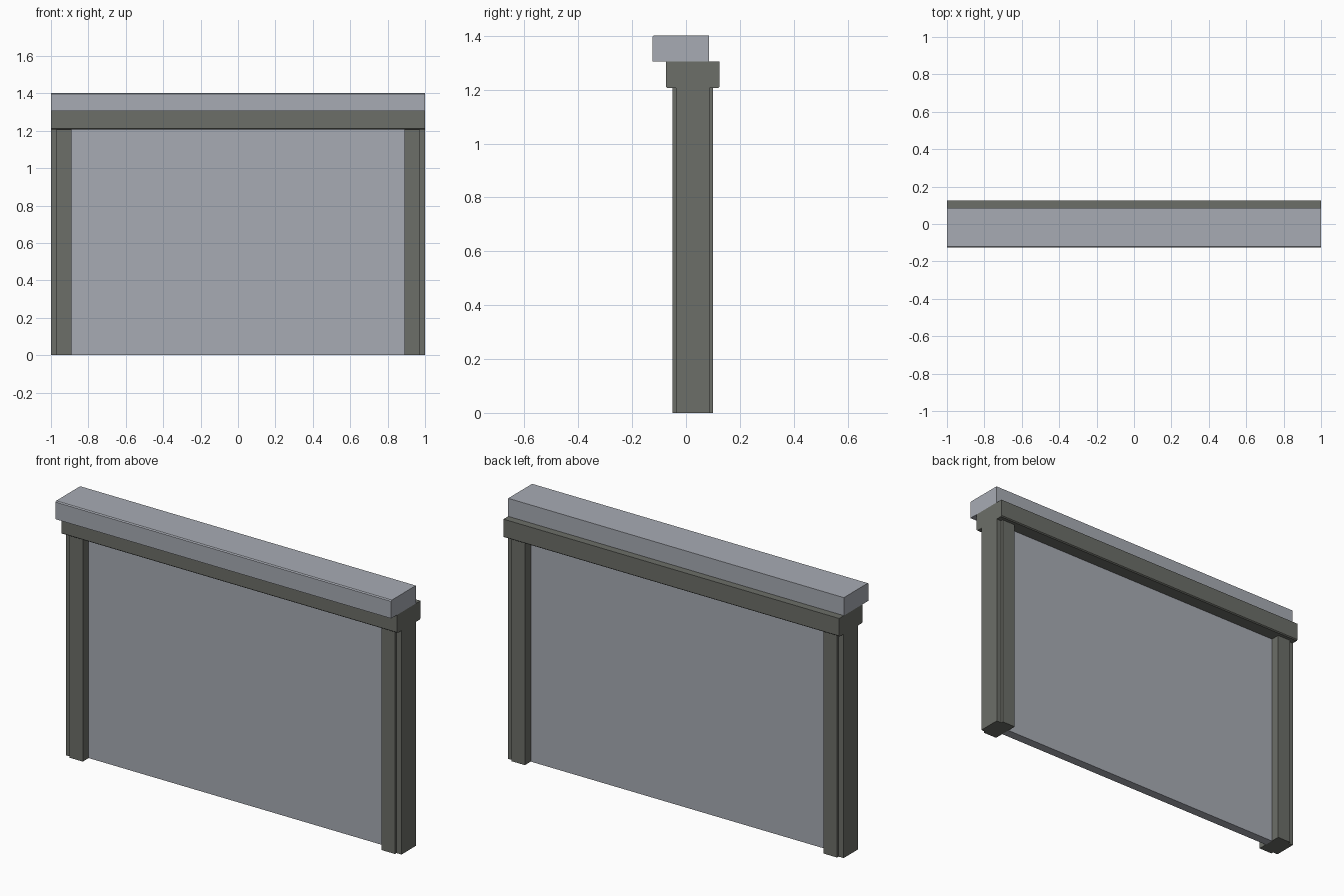
import bpy, bmesh

if "Cube" in bpy.data.objects:
    bpy.data.objects.remove(bpy.data.objects["Cube"])


def material(name, rgb):
    m = bpy.data.materials.new(name)
    m.diffuse_color = (*rgb, 1)
    m.use_nodes = True
    m.node_tree.nodes["Principled BSDF"].inputs["Base Color"].default_value = m.diffuse_color
    return m


LIGHT = material("light blue grey", (0.39, 0.41, 0.455))
DARK = material("dark warm grey", (0.15, 0.156, 0.138))


def prism(name, profile, place, lo, hi, mat):
    """Extrude a closed 2D profile from lo to hi; place maps (a, b, t) to xyz."""
    bm = bmesh.new()
    ends = [[bm.verts.new(place(a, b, t)) for a, b in profile] for t in (lo, hi)]
    n = len(profile)
    for ring in ends:
        bm.faces.new(ring)
    for i in range(n):
        j = (i + 1) % n
        bm.faces.new((ends[0][i], ends[0][j], ends[1][j], ends[1][i]))
    bmesh.ops.recalc_face_normals(bm, faces=bm.faces)
    mesh = bpy.data.meshes.new(name)
    bm.to_mesh(mesh)
    bm.free()
    mesh.materials.append(mat)
    ob = bpy.data.objects.new(name, mesh)
    bpy.context.collection.objects.link(ob)
    return ob


along_x = lambda y, z, x: (x, y, z)
along_z = lambda x, y, z: (x, y, z)

# Posts: stepped plan with a narrower outer strip
for side, label in ((-1, "left_post"), (1, "right_post")):
    plan = [(0.89, -0.05), (0.97, -0.05), (0.97, -0.037), (1, -0.037),
            (1, 0.087), (0.97, 0.087), (0.97, 0.1), (0.89, 0.1)]
    prism(label, [(side * x, y) for x, y in plan], along_z, 0, 1.208, DARK)

# Infill panel between the posts
prism("panel", [(0.0, 0), (0.05, 0), (0.05, 1.208), (0.0, 1.208)],
      along_x, -0.89, 0.89, LIGHT)

# Lintel with slightly eased lower edges
prism("lintel", [(-0.075, 1.305), (-0.075, 1.211), (-0.069, 1.206),
                 (0.119, 1.206), (0.125, 1.211), (0.125, 1.305)],
      along_x, -1, 1, DARK)

# Capping beam, overhanging the front, with an eased top front edge
prism("cap_beam", [(-0.125, 1.305), (0.085, 1.305), (0.085, 1.402),
                   (-0.119, 1.402), (-0.125, 1.397)],
      along_x, -1, 1, LIGHT)
